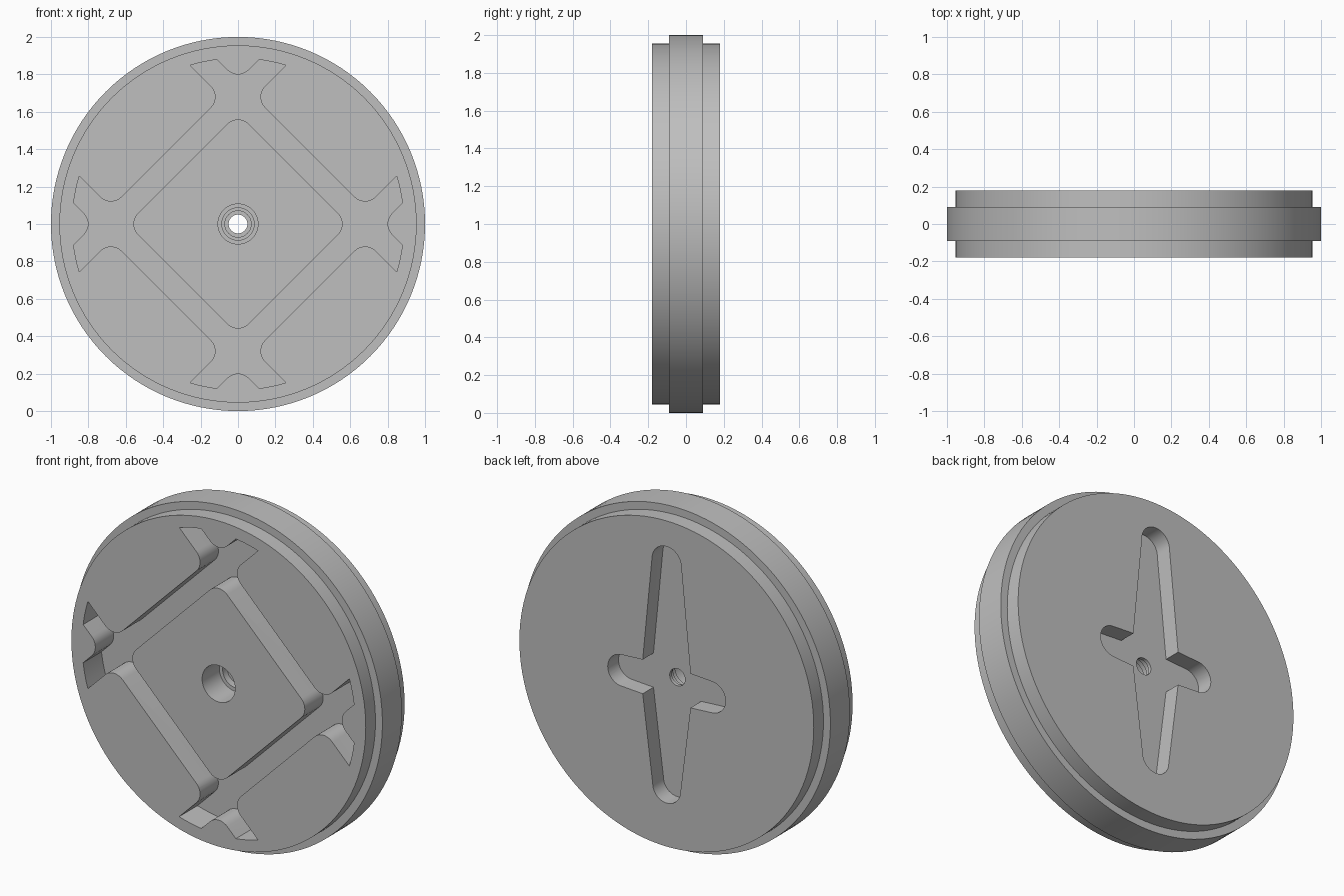
import bpy, bmesh
from math import sin, cos, pi, radians

if "Cube" in bpy.data.objects:
    bpy.data.objects.remove(bpy.data.objects["Cube"], do_unlink=True)

CENTRE_Z = 1.0
grey = bpy.data.materials.new("plain_grey")
grey.use_nodes = True
grey.diffuse_color = (0.52, 0.52, 0.52, 1)
grey.node_tree.nodes["Principled BSDF"].inputs["Base Color"].default_value = grey.diffuse_color


def make_object(name, bm):
    bmesh.ops.recalc_face_normals(bm, faces=bm.faces)
    mesh = bpy.data.meshes.new(name)
    bm.to_mesh(mesh)
    bm.free()
    obj = bpy.data.objects.new(name, mesh)
    bpy.context.collection.objects.link(obj)
    obj.data.materials.append(grey)
    return obj


def arc(cx, cz, r, start, end, steps):
    angles = [radians(start + (end - start) * i / steps) for i in range(steps + 1)]
    return [(cx + r * cos(a), cz + r * sin(a)) for a in angles]


def add_prism(bm, outline, y0, y1):
    front = [bm.verts.new((x, y0, z + CENTRE_Z)) for x, z in outline]
    back = [bm.verts.new((x, y1, z + CENTRE_Z)) for x, z in outline]
    bm.faces.new(front)
    bm.faces.new(back)
    for i in range(len(front)):
        j = (i + 1) % len(front)
        bm.faces.new((front[i], front[j], back[j], back[i]))


def lathe(bm, profile, steps):
    rings = []
    for i in range(steps):
        a = 2 * pi * i / steps
        rings.append([bm.verts.new((r * cos(a), y, r * sin(a) + CENTRE_Z)) for r, y in profile])
    for i in range(steps):
        p, q = rings[i], rings[(i + 1) % steps]
        for k in range(len(profile)):
            m = (k + 1) % len(profile)
            bm.faces.new((p[k], p[m], q[m], q[k]))


def subtract(target, cutter):
    cutter.hide_render = True
    mod = target.modifiers.new("cut", "BOOLEAN")
    mod.operation = "DIFFERENCE"
    mod.solver = "EXACT"
    mod.object = cutter
    bpy.ops.object.select_all(action="DESELECT")
    bpy.context.view_layer.objects.active = target
    target.select_set(True)
    bpy.ops.object.modifier_apply(modifier=mod.name)
    bpy.data.objects.remove(cutter, do_unlink=True)


# Wheel: stepped rim and stepped centre bore
bm = bmesh.new()
lathe(bm, [(0.955, -0.18), (0.955, -0.09), (1, -0.09), (1, 0.09), (0.955, 0.09), (0.955, 0.18),
           (0.05, 0.18), (0.05, 0.06), (0.07, 0.06), (0.07, 0.02), (0.086, 0.02),
           (0.086, -0.02), (0.107, -0.02), (0.107, -0.18)], 128)
wheel = make_object("wheel_disc", bm)

# Front channels: a round pocket less a three by three set of rounded islands
INNER, OUTER, FAR, FILLET = 0.419, 0.542, 1.3, 0.08
bm = bmesh.new()
add_prism(bm, arc(0, 0, 0.886, 0, 360, 128)[:-1], -0.3, -0.01)
channels = make_object("channel_cutter", bm)

bm = bmesh.new()
spans = [(-FAR, -OUTER), (-INNER, INNER), (OUTER, FAR)]
for u0, u1 in spans:
    for v0, v1 in spans:
        outline = []
        for k, (u, v) in enumerate([(u1 - FILLET, v1 - FILLET), (u0 + FILLET, v1 - FILLET),
                                    (u0 + FILLET, v0 + FILLET), (u1 - FILLET, v0 + FILLET)]):
            outline += arc(u, v, FILLET, 90 * k, 90 * k + 90, 10)
        c = cos(pi / 4)
        add_prism(bm, [((u - v) * c, (u + v) * c) for u, v in outline], -0.4, 0.1)
islands = make_object("island_cutter", bm)
subtract(channels, islands)
for v in channels.data.vertices:  # set the channel depth
    if v.co.y > -0.1:
        v.co.y = -0.01
subtract(wheel, channels)

# Back recess: four tapered arms with round ends
outline = []
arms = [(0.29, 0, 0.092), (0, 0.71, 0.095), (-0.29, 0, 0.092), (0, -0.61, 0.09)]
corners = [(0.155, 0.1), (-0.155, 0.1), (-0.155, -0.1), (0.155, -0.1)]
for k, (x, z, r) in enumerate(arms):
    outline += arc(x, z, r, 90 * k - 90, 90 * k + 90, 20)
    outline.append(corners[k])
bm = bmesh.new()
add_prism(bm, outline, 0.08, 0.3)
subtract(wheel, make_object("recess_cutter", bm))

bpy.ops.object.select_all(action="DESELECT")
bpy.context.view_layer.objects.active = wheel
wheel.select_set(True)
bpy.ops.object.shade_smooth_by_angle(angle=radians(30))
